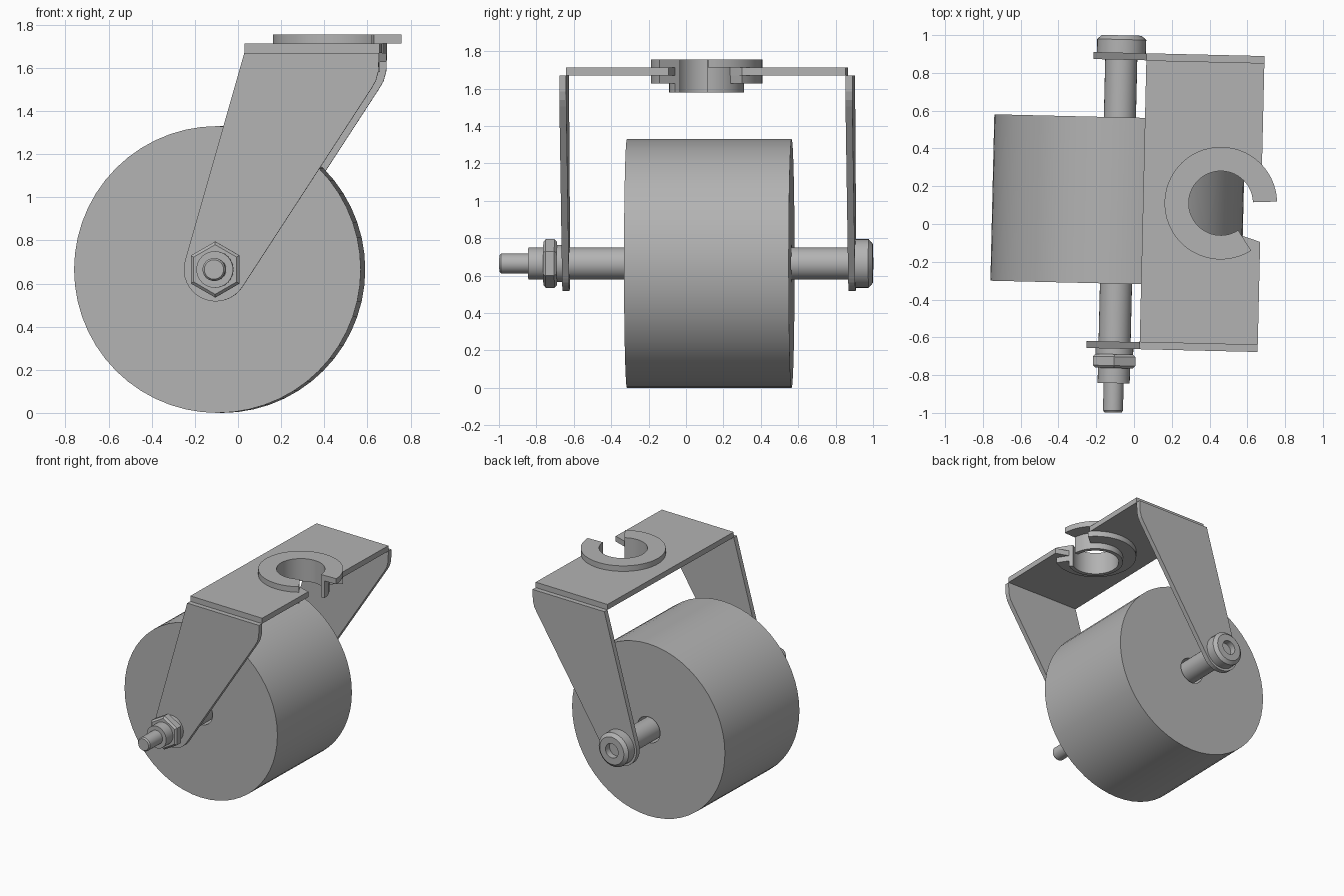
import bpy
import bmesh
import math
from mathutils import Matrix, Vector

cube = bpy.data.objects.get("Cube")
if cube:
    bpy.data.objects.remove(cube)

YAW = Matrix.Rotation(math.radians(-1.35), 4, 'Z')   # whole caster is turned slightly
AXLE = Vector((-0.088, 0, 0.665))
SWIVEL = Vector((0.457, 0.121, 0))
TO_Y = Matrix.Rotation(math.radians(-90), 4, 'X')    # local z becomes +y

steel = bpy.data.materials.new("grey steel")
steel.use_nodes = True
GREY = (0.45, 0.45, 0.45, 1)
steel.diffuse_color = GREY
steel.node_tree.nodes["Principled BSDF"].inputs["Base Color"].default_value = GREY


def finish(name, bm, matrix=Matrix(), smooth=True):
    bmesh.ops.recalc_face_normals(bm, faces=bm.faces)
    mesh = bpy.data.meshes.new(name)
    bm.to_mesh(mesh)
    bm.free()
    mesh.transform(YAW @ matrix)
    mesh.materials.append(steel)
    obj = bpy.data.objects.new(name, mesh)
    bpy.context.collection.objects.link(obj)
    if smooth:
        bpy.ops.object.select_all(action='DESELECT')
        obj.select_set(True)
        bpy.context.view_layer.objects.active = obj
        bpy.ops.object.shade_smooth_by_angle(angle=math.radians(30))
    return obj


def lathe(name, profile, matrix, steps=48, start=0, end=360, closed=True, smooth=True):
    """Spin a (radius, height) profile about z; partial arcs get end caps."""
    bm = bmesh.new()
    turn = Matrix.Rotation(math.radians(start), 3, 'Z')
    verts = [bm.verts.new(turn @ Vector((r, 0, h))) for r, h in profile]
    edges = [bm.edges.new(pair) for pair in zip(verts, verts[1:])]
    if closed:
        edges.append(bm.edges.new((verts[-1], verts[0])))
    full = end - start == 360
    bmesh.ops.spin(bm, geom=verts + edges, cent=(0, 0, 0), axis=(0, 0, 1),
                   angle=math.radians(end - start), steps=steps, use_merge=full)
    bmesh.ops.remove_doubles(bm, verts=bm.verts, dist=0.0001)
    if not full:
        bmesh.ops.holes_fill(bm, edges=[e for e in bm.edges if e.is_boundary])
    return finish(name, bm, matrix, smooth)


def slab(name, points, offset):
    """Extrude a closed outline of 3D points by an offset vector."""
    bm = bmesh.new()
    face = bm.faces.new([bm.verts.new(p) for p in points])
    result = bmesh.ops.extrude_face_region(bm, geom=[face], use_keep_orig=True)
    moved = [g for g in result["geom"] if isinstance(g, bmesh.types.BMVert)]
    bmesh.ops.translate(bm, verts=moved, vec=offset)
    bmesh.ops.triangulate(bm, faces=[f for f in bm.faces if len(f.verts) > 4])
    return finish(name, bm, smooth=False)


def arc(cx, cy, radius, start, end, count):
    angles = [math.radians(start + (end - start) * i / count) for i in range(count + 1)]
    return [(cx + radius * math.cos(a), cy + radius * math.sin(a)) for a in angles]


on_axle = Matrix.Translation(AXLE) @ TO_Y
on_swivel = Matrix.Translation(SWIVEL)

# Wheel with a clearance bore
lathe("wheel", [(0.1, -0.318), (0.665, -0.318), (0.665, 0.563), (0.1, 0.563)], on_axle, steps=56)

# Axle bolt: reduced tip, shaft, chamfered head with a socket
lathe("axle_bolt", [(0, -1), (0.045, -1), (0.053, -0.99), (0.053, -0.845), (0.085, -0.845),
                    (0.085, 0.905), (0.13, 0.905), (0.13, 0.975), (0.105, 0.997),
                    (0.055, 0.997), (0.055, 0.95), (0, 0.95)], on_axle, steps=32, closed=False)

# Hexagonal nut with chamfered corners and its washer
lathe("hex_nut", [(0.08, -0.765), (0.115, -0.765), (0.13, -0.752), (0.13, -0.705),
                  (0.115, -0.692), (0.08, -0.692)],
      on_axle @ Matrix.Rotation(math.radians(30), 4, 'Z'), steps=6, smooth=False)
lathe("nut_washer", [(0.08, -0.692), (0.1, -0.692), (0.1, -0.66), (0.08, -0.66)], on_axle, steps=32)

# Fork legs: tapered plates with a rounded lower end
outline = [(0.045, 1.67), *arc(AXLE.x, AXLE.z, 0.148, 164, 327, 16),
           (0.635, 1.505), (0.655, 1.54), (0.667, 1.585), (0.67, 1.67)]
for name, y in (("front_leg", -0.662), ("back_leg", 0.868)):
    slab(name, [(x, y, z) for x, z in outline], (0, 0.037, 0))

# Fork crown plate, notched around the swivel collar
notch = arc(SWIVEL.x, SWIVEL.y, 0.2, -57, -320, 36)
crown = [(0.67, 0.316), (0.67, 0.868), (0.045, 0.868), (0.045, -0.625),
         (0.67, -0.625), (0.67, -0.079), *notch]
slab("crown_plate", [(x, y, 1.67) for x, y in crown], (0, 0, 0.042))

# Split swivel collar: sleeve, upper flange and shorter lower flange
parts = (("collar_sleeve", 0.17, 0.2, 1.58, 1.755, 3),
         ("upper_flange", 0.2, 0.298, 1.712, 1.755, 3),
         ("lower_flange", 0.2, 0.298, 1.627, 1.67, 41))
for name, inner, outer, low, high, start in parts:
    lathe(name, [(inner, low), (outer, low), (outer, high), (inner, high)],
          on_swivel, start=start, end=304)
